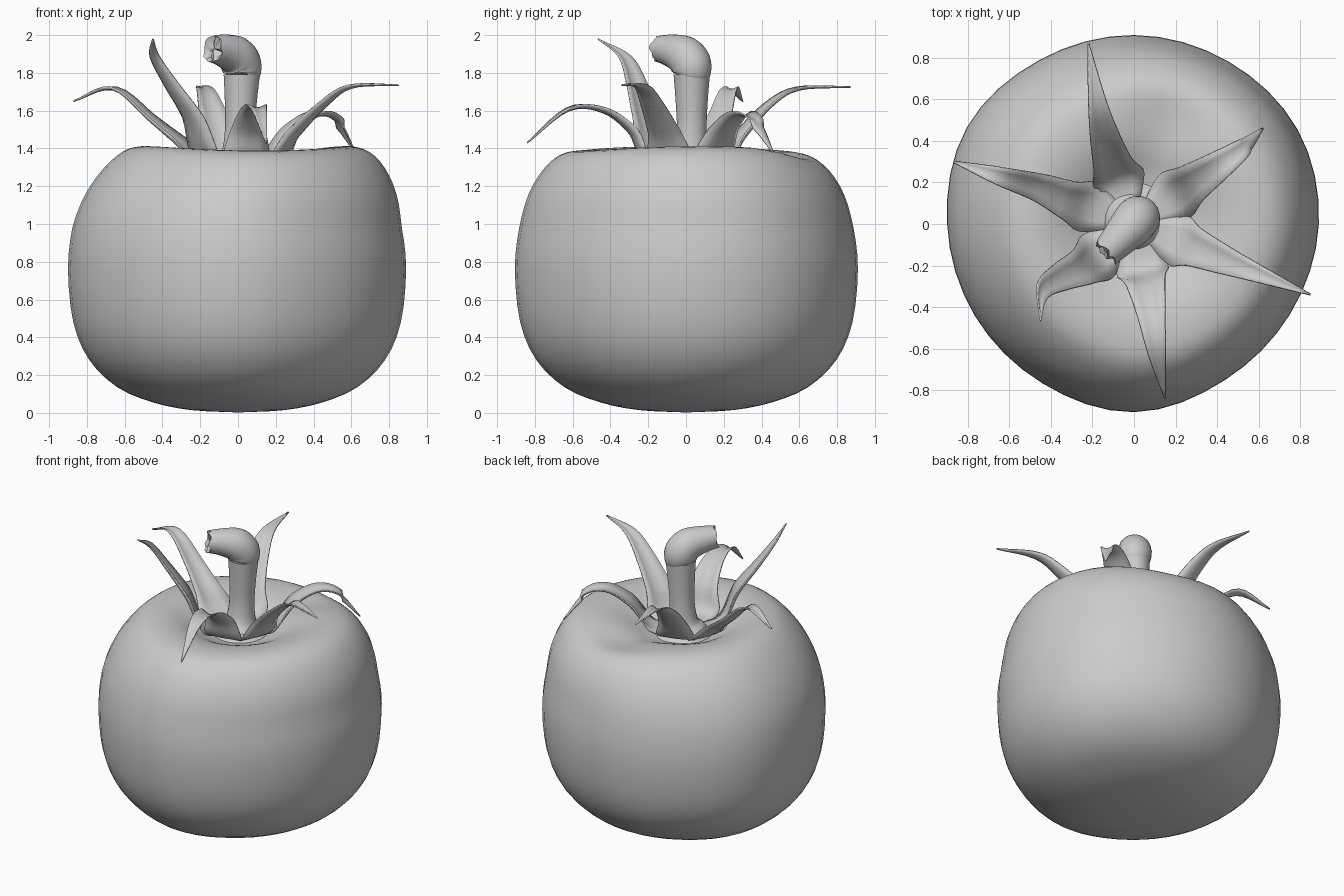
import bpy, bmesh, math, random
from mathutils import Vector

if "Cube" in bpy.data.objects:
    bpy.data.objects.remove(bpy.data.objects["Cube"])

random.seed(3)


def spline(pts, n):
    """Catmull-Rom through points of any dimension, n steps per span."""
    p = [Vector(q) for q in pts]
    p = [p[0] * 2 - p[1]] + p + [p[-1] * 2 - p[-2]]
    out = []
    for i in range(1, len(p) - 2):
        a, b, c, d = p[i - 1:i + 3]
        for k in range(n):
            t = k / n
            out.append(0.5 * (2 * b + (c - a) * t + (2 * a - 5 * b + 4 * c - d) * t * t
                              + (3 * b - a - 3 * c + d) * t ** 3))
    return out + [p[-2]]


def loft(name, rings, closed=True, caps=True, angle=40):
    """Skin a list of vertex rings into an object."""
    bm = bmesh.new()
    vs = [[bm.verts.new(c) for c in r] for r in rings]
    n = len(rings[0])
    for a, b in zip(vs, vs[1:]):
        for j in range(n if closed else n - 1):
            k = (j + 1) % n
            bm.faces.new((a[j], a[k], b[k], b[j]))
    if caps:
        for r in (vs[0], vs[-1]):
            c = bm.verts.new(sum((v.co for v in r), Vector()) / n)
            for j in range(n):
                bm.faces.new((r[j], r[(j + 1) % n], c))
    bmesh.ops.recalc_face_normals(bm, faces=bm.faces)
    me = bpy.data.meshes.new(name)
    bm.to_mesh(me)
    bm.free()
    ob = bpy.data.objects.new(name, me)
    bpy.context.collection.objects.link(ob)
    bpy.ops.object.select_all(action='DESELECT')
    ob.select_set(True)
    bpy.context.view_layer.objects.active = ob
    bpy.ops.object.shade_smooth_by_angle(angle=math.radians(angle))
    return ob


# Fruit body: uneven lathe with a sunken top and a groove at the back
profile = [(.02, 1.26), (.15, 1.275), (.25, 1.305), (.35, 1.355), (.45, 1.39), (.56, 1.40),
           (.66, 1.375), (.75, 1.295), (.83, 1.16), (.88, .98), (.903, .76), (.875, .48),
           (.79, .28), (.64, .135), (.45, .055), (.25, .015), (.02, .003)]
outline = [.89, .91, .905, .91, .912, .93, .90, .885, .885, .906, .87, .868]
angles = 48
radii = [v.x for v in spline([(outline[i % 12], 0) for i in range(-1, 14)], 4)][4:4 + angles]
rings = []
for r, z in spline(profile, 3):
    ring = []
    side = min(1, r / .6)
    for j in range(angles):
        a = math.tau * j / angles
        k = 1 + (radii[j] / .903 - 1) * side
        shift = .045 * max(0, min(1, (z - 1) / .35)) * side
        groove = math.exp(-((a - math.radians(75)) / .38) ** 2)
        dip = .055 * groove * math.exp(-((r - .5) / .2) ** 2) * (z > 1)
        lobe = .012 * math.cos(2 * a - .3) * math.exp(-((r - .55) / .15) ** 2) * (z > 1)
        ring.append((r * k * math.cos(a) + shift, r * k * math.sin(a), z - dip + lobe))
    rings.append(ring)
loft("fruit_body", rings)

# Sepals: curved tapering leaves joined around the stem
sepals = {
    "back": [(-.07, .21, 1.335), (-.11, .31, 1.46), (-.15, .45, 1.62), (-.18, .6, 1.71), (-.22, .87, 1.725)],
    "back_right": [(.19, .13, 1.335), (.30, .21, 1.48), (.42, .29, 1.57), (.53, .37, 1.54), (.62, .46, 1.38)],
    "right": [(.21, -.08, 1.335), (.31, -.12, 1.46), (.45, -.18, 1.61), (.60, -.24, 1.72), (.85, -.34, 1.735)],
    "front": [(.04, -.22, 1.335), (.06, -.30, 1.48), (.085, -.44, 1.59), (.11, -.62, 1.60), (.15, -.84, 1.43)],
    "front_left": [(-.17, -.15, 1.335), (-.26, -.22, 1.55), (-.37, -.27, 1.73), (-.45, -.33, 1.88), (-.45, -.465, 1.98)],
    "left": [(-.21, .08, 1.335), (-.33, .12, 1.43), (-.47, .18, 1.55), (-.66, .235, 1.71), (-.87, .30, 1.65)],
}
half_widths = [.03, .125, .095, .068, .042, .003]
for name, pts in sepals.items():
    base = Vector(pts[0])
    d = Vector((base.x, base.y, 0)).normalized()
    path = [(d.x * .05, d.y * .05, 1.31)] + pts
    lean = Vector((pts[2][0], pts[2][1], 0)).normalized()
    across = Vector((-lean.y, lean.x, 0))
    centre = spline(path, 5)
    widths = [v.x for v in spline([(w, 0) for w in half_widths], 5)]
    rows = []
    for i, (c, w) in enumerate(zip(centre, widths)):
        t = centre[min(i + 1, len(centre) - 1)] - centre[max(i - 1, 0)]
        up = t.cross(across).normalized()
        if up.dot(Vector((-lean.x, -lean.y, 1))) < 0:
            up = -up
        cup = .35 * min(1, max(0, (i - 4) / 6))
        rows.append([c + across * w * s + up * w * cup * s * s for s in (-1, -.5, 0, .5, 1)])
    ob = loft("sepal_" + name, rows, closed=False, caps=False, angle=60)
    mod = ob.modifiers.new("thickness", 'SOLIDIFY')
    mod.thickness = .008
    mod.offset = 0


def tube(name, pts, sides=20, jag=0):
    """Sweep circles along (x, y, z, radius) points."""
    p = spline(pts, 4)
    rings = []
    for i, q in enumerate(p):
        t = (p[min(i + 1, len(p) - 1)] - p[max(i - 1, 0)]).to_3d().normalized()
        u = Vector((1, -1, 0)).normalized()
        v = t.cross(u).normalized()
        j = jag if i == len(p) - 1 else 0
        rings.append([q.to_3d() + (u * math.cos(a) + v * math.sin(a)) * q.w
                      + t * random.uniform(-j, j)
                      for a in (math.tau * k / sides for k in range(sides))])
    if jag:
        # broken, hollowed end
        c = p[-1].to_3d()
        for f in (.75, .4):
            rings.append([c + (Vector(v) - c) * f - t * (.012 + random.uniform(-jag, jag))
                          for v in rings[len(p) - 1]])
    return loft(name, rings)


# Stem: flared foot and shaft, then the bent knuckle with a snapped end
tube("stem_shaft", [(0, .02, 1.27, .19), (0, .02, 1.315, .14), (.005, .025, 1.37, .095),
                    (.01, .03, 1.5, .08), (.015, .03, 1.65, .086), (.02, .03, 1.79, .097)])
tube("stem_knuckle", [(.02, .03, 1.785, .09), (.022, .032, 1.805, .102), (.015, .025, 1.85, .108),
                      (-.015, -.01, 1.893, .105), (-.075, -.075, 1.917, .087),
                      (-.135, -.14, 1.928, .071)], jag=.012)
